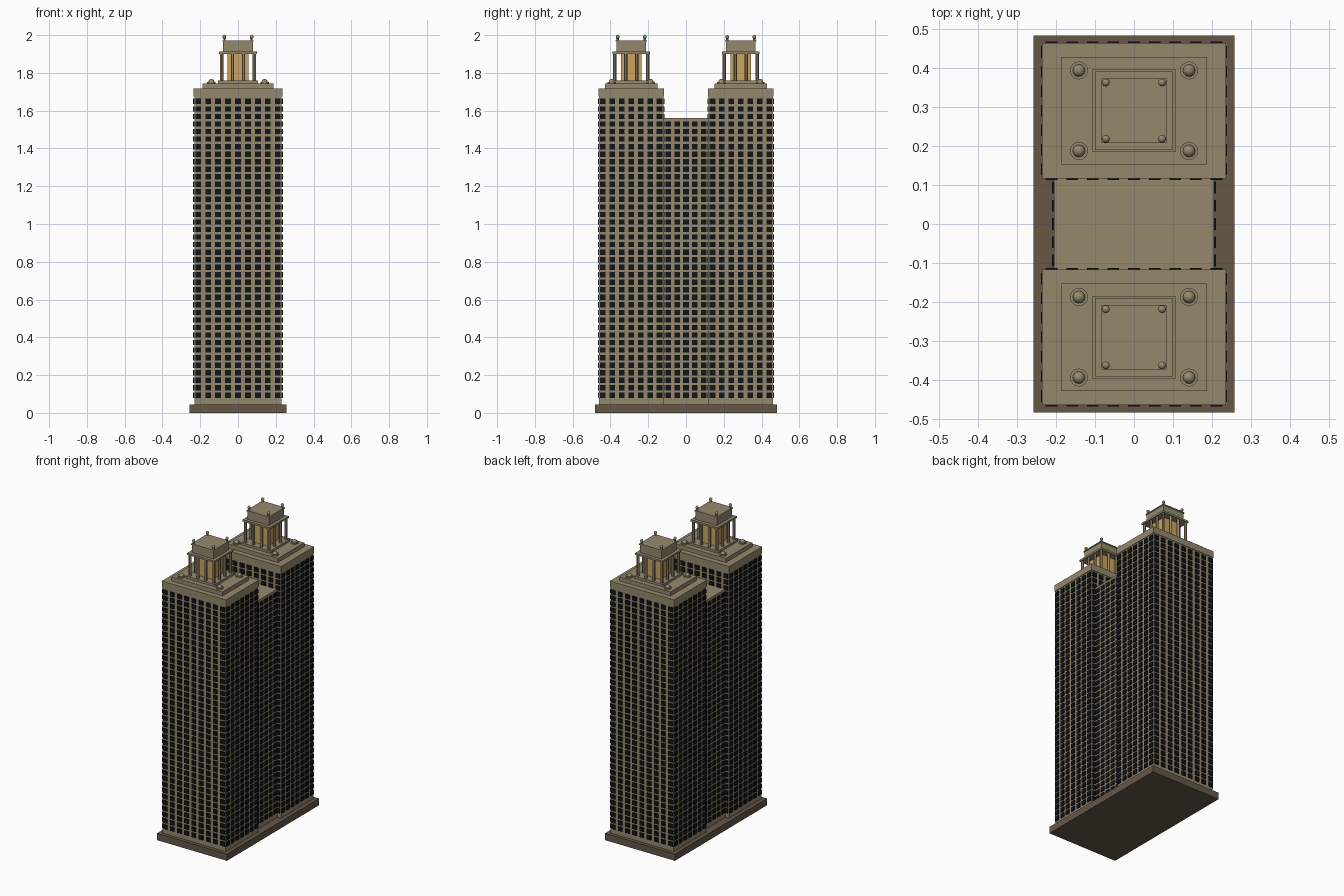
import bpy
import bmesh
from mathutils import Matrix, Vector

cube = bpy.data.objects.get("Cube")
if cube:
    bpy.data.objects.remove(cube, do_unlink=True)


def material(name, colour):
    mat = bpy.data.materials.new(name)
    mat.use_nodes = True
    mat.diffuse_color = (*colour, 1)
    mat.node_tree.nodes["Principled BSDF"].inputs["Base Color"].default_value = (*colour, 1)
    return mat


stone = material("tan stone", (0.30, 0.25, 0.155))
plinth_mat = material("brown plinth", (0.13, 0.095, 0.062))
glass = material("dark glass", (0.006, 0.007, 0.009))
amber = material("amber glow", (0.62, 0.37, 0.11))


def add_box(bm, centre, size):
    bmesh.ops.create_cube(bm, size=1, matrix=Matrix.Translation(centre) @ Matrix.Diagonal((*size, 1)))


def add_tube(bm, x, y, z0, z1, r, sides=12):
    bmesh.ops.create_cone(bm, cap_ends=True, segments=sides, radius1=r, radius2=r, depth=z1 - z0,
                          matrix=Matrix.Translation((x, y, (z0 + z1) / 2)))


def add_ball(bm, x, y, z, r):
    bmesh.ops.create_uvsphere(bm, u_segments=12, v_segments=8, radius=r,
                              matrix=Matrix.Translation((x, y, z)))


def finish(name, bm, mat, smooth=False):
    mesh = bpy.data.meshes.new(name)
    bm.to_mesh(mesh)
    bm.free()
    mesh.materials.append(mat)
    obj = bpy.data.objects.new(name, mesh)
    bpy.context.collection.objects.link(obj)
    if smooth:
        bpy.ops.object.select_all(action="DESELECT")
        obj.select_set(True)
        bpy.context.view_layer.objects.active = obj
        bpy.ops.object.shade_smooth_by_angle()
    return obj


def block(name, y, half_x, half_y, z0, z1, mat):
    bm = bmesh.new()
    add_box(bm, (0, y, (z0 + z1) / 2), (2 * half_x, 2 * half_y, z1 - z0))
    return finish(name, bm, mat)


FIRST_ROW, ROW_STEP = 0.093, 0.0399
WINDOW = Vector((0.03, 0.014, 0.028))


def window_wall(bm, middle, along_x, width, columns, rows):
    """Fill one wall with an even grid of slightly projecting windows."""
    pitch = width / columns
    size = WINDOW if along_x else WINDOW.yxz
    for c in range(columns):
        offset = (c - (columns - 1) / 2) * pitch
        for r in range(rows):
            z = FIRST_ROW + r * ROW_STEP
            place = (middle[0] + offset, middle[1], z) if along_x else (middle[0], middle[1] + offset, z)
            add_box(bm, place, size)


CORNERS = [(sx, sy) for sx in (-1, 1) for sy in (-1, 1)]
HX, HY = 0.231, 0.17

# Plinth and lower central block
block("plinth", 0, 0.257, 0.483, 0, 0.045, plinth_mat)
block("central_block", 0, 0.205, 0.13, 0.045, 1.56, stone)
bm = bmesh.new()
for side in (-1, 1):
    window_wall(bm, (side * 0.203, 0), False, 0.234, 5, 37)
finish("central_windows", bm, glass)

for label, cy in (("front", -0.29), ("back", 0.29)):
    # Shaft, cap and stepped roof
    block(label + "_shaft", cy, HX, HY, 0.045, 1.675, stone)
    block(label + "_cap", cy, 0.235, 0.173, 1.675, 1.718, stone)
    block(label + "_roof_step", cy, 0.187, 0.138, 1.718, 1.745, stone)
    block(label + "_pavilion_floor", cy, 0.106, 0.106, 1.745, 1.76, stone)

    # Windows on all four walls
    bm = bmesh.new()
    for side in (-1, 1):
        window_wall(bm, (0, cy + side * HY), True, 0.475, 9, 40)
        window_wall(bm, (side * HX, cy), False, 0.35, 7, 40)
    finish(label + "_windows", bm, glass)

    # Pavilion: glowing core, colonnade, slab and attic
    block(label + "_lantern_core", cy, 0.055, 0.055, 1.76, 1.9, amber)
    bm = bmesh.new()
    spots = (-0.087, -0.029, 0.029, 0.087)
    for x in spots:
        for y in spots:
            if max(abs(x), abs(y)) > 0.05:
                add_tube(bm, x, cy + y, 1.76, 1.9, 0.009)
    finish(label + "_columns", bm, stone, True)
    block(label + "_pavilion_slab", cy, 0.1, 0.1, 1.9, 1.912, stone)
    block(label + "_attic", cy, 0.079, 0.079, 1.912, 1.965, stone)
    block(label + "_attic_lid", cy, 0.083, 0.083, 1.965, 1.972, stone)

    # Corner finials on the attic and domes on the roof step
    bm = bmesh.new()
    for sx, sy in CORNERS:
        add_tube(bm, sx * 0.072, cy + sy * 0.072, 1.972, 1.99, 0.006)
        add_ball(bm, sx * 0.072, cy + sy * 0.072, 1.99, 0.01)
    finish(label + "_finials", bm, stone, True)
    bm = bmesh.new()
    for sx, sy in CORNERS:
        add_tube(bm, sx * 0.141, cy + sy * 0.103, 1.745, 1.752, 0.023, 16)
        add_ball(bm, sx * 0.141, cy + sy * 0.103, 1.752, 0.016)
    finish(label + "_domes", bm, stone, True)
